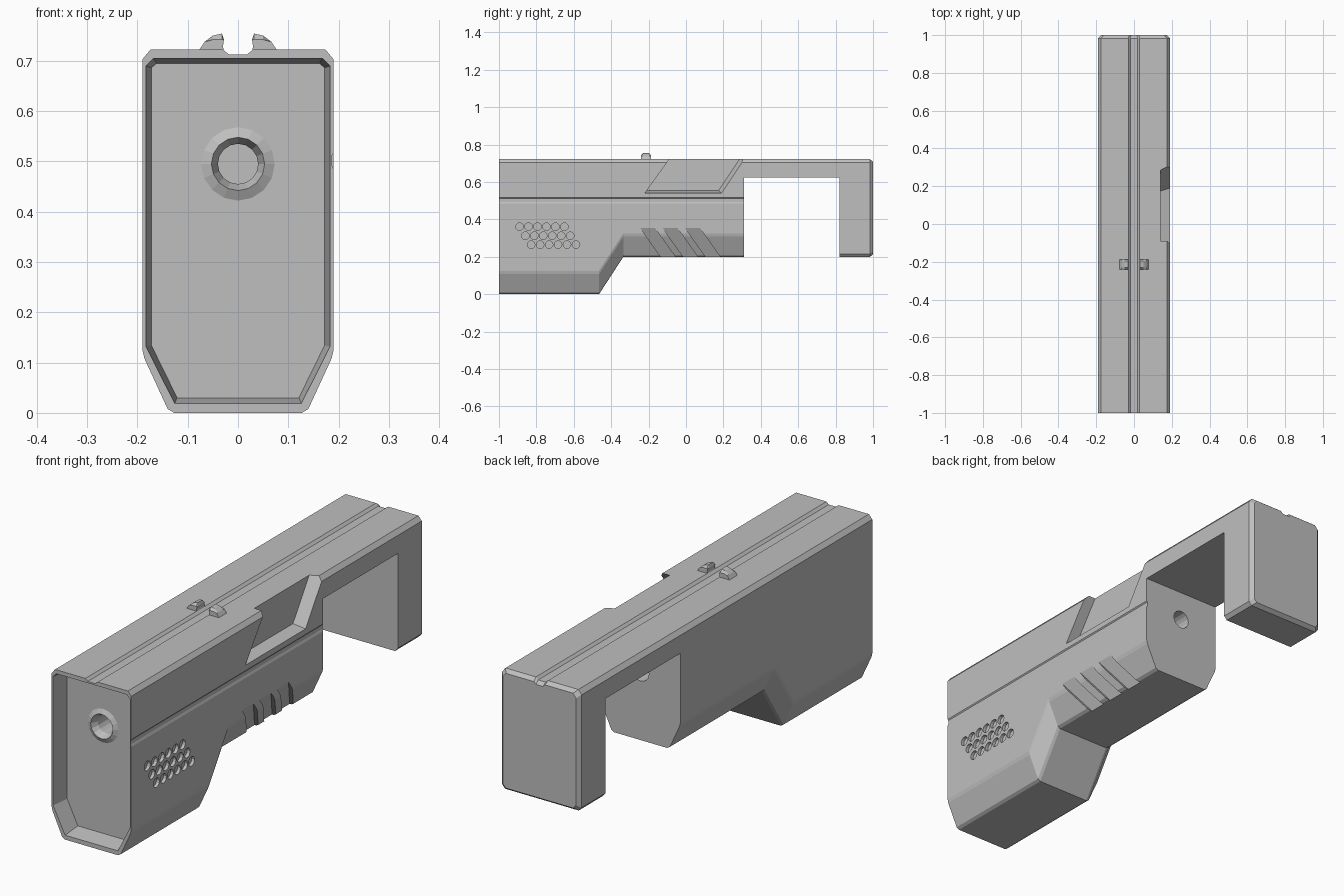
import bpy, bmesh, math
from mathutils import Vector

cube = bpy.data.objects.get("Cube")
if cube:
    bpy.data.objects.remove(cube, do_unlink=True)

grey = bpy.data.materials.new("plain grey")
grey.use_nodes = True
tone = (0.52, 0.52, 0.52, 1)
grey.diffuse_color = tone
grey.node_tree.nodes["Principled BSDF"].inputs["Base Color"].default_value = tone


def loft(bm, rings, caps=True):
    """Skin matching closed rings; coincident points are merged."""
    found = {}

    def vert(p):
        key = tuple(round(c, 5) for c in p)
        if key not in found:
            found[key] = bm.verts.new(key)
        return found[key]

    def face(points):
        unique = list(dict.fromkeys(vert(p) for p in points))
        if len(unique) > 2:
            bm.faces.new(unique)

    for a, b in zip(rings, rings[1:]):
        for i in range(len(a)):
            face((a[i - 1], a[i], b[i], b[i - 1]))
    if caps:
        face(rings[0])
        face(rings[-1])


def build(name, bm, mirror=False):
    if mirror:
        copy = bmesh.ops.duplicate(bm, geom=bm.verts[:] + bm.edges[:] + bm.faces[:])
        for v in copy["geom"]:
            if isinstance(v, bmesh.types.BMVert):
                v.co.x *= -1
    bmesh.ops.recalc_face_normals(bm, faces=bm.faces[:])
    mesh = bpy.data.meshes.new(name)
    bm.to_mesh(mesh)
    bm.free()
    mesh.materials.append(grey)
    obj = bpy.data.objects.new(name, mesh)
    bpy.context.collection.objects.link(obj)
    return obj


def both_sides(half, y):
    """Symmetric ring at depth y from a right half listed bottom to top."""
    return [(x, y, z) for x, z in half] + [(-x, y, z) for x, z in reversed(half)]


def circle(r, y, z=0.495, n=16):
    return [(r * math.cos(math.tau * i / n), y, z + r * math.sin(math.tau * i / n))
            for i in range(n)]


# Main shell: stepped body, overhead rail and rear block
TOP = [(0.19, 0.625), (0.19, 0.703), (0.174, 0.722), (0.029, 0.722), (0.018, 0.712)]


def body(y, base):
    low = [(0.127, 0), (0.14, 0.008), (0.186, 0.108), (0.19, 0.125)]
    return both_sides([(x, z + base) for x, z in low] + TOP, y)


def rail(y):
    return both_sides([TOP[0]] * 4 + TOP, y)


def block(y):
    return both_sides([(0.176, 0.2)] + [(0.19, 0.216)] * 3 + TOP, y)


end = [(x * 0.92, 1, 0.46 + (z - 0.46) * 0.95) for x, y, z in block(1)]
bm = bmesh.new()
loft(bm, [body(-1, 0), body(-0.465, 0), body(-0.335, 0.2), body(0.31, 0.2),
          rail(0.31), rail(0.82), block(0.82), block(0.983), end])
shell = build("shell", bm)


def cut(bm, mirror=False):
    cutter = build("cutter", bm, mirror)
    cutter.hide_render = True
    mod = shell.modifiers.new("cut", "BOOLEAN")
    mod.operation, mod.solver, mod.object = "DIFFERENCE", "EXACT", cutter
    bpy.context.view_layer.objects.active = shell
    bpy.ops.object.modifier_apply(modifier=mod.name)
    bpy.data.objects.remove(cutter, do_unlink=True)


# Front recess with sloped walls
bm = bmesh.new()
mouth = [(0.126, 0.019), (0.183, 0.132), (0.183, 0.69), (0.168, 0.705)]
floor = [(0.121, 0.03), (0.172, 0.134), (0.172, 0.686), (0.162, 0.695)]
loft(bm, [both_sides(mouth, -1.02), both_sides(mouth, -1), both_sides(floor, -0.92)])
cut(bm)

# Bore
bm = bmesh.new()
loft(bm, [circle(0.06, -0.95), circle(0.06, -0.905), circle(0.04, -0.9), circle(0.04, 0.35)])
cut(bm)

# Long side grooves
bm = bmesh.new()
groove = [(0.2, 0.516), (0.19, 0.516), (0.186, 0.511), (0.186, 0.494), (0.19, 0.484), (0.2, 0.484)]
loft(bm, [[(x, y, z) for x, z in groove] for y in (-1.02, 0.33)])
cut(bm, True)

# Slanted side pockets open at the top
bm = bmesh.new()
rings = []
for x, bottom, back in ((0.14, 0.555, 0.175), (0.19, 0.54, 0.19), (0.21, 0.54, 0.19)):
    rise = 0.76 - bottom
    front = -0.22 + (bottom - 0.54) * 0.72
    rings.append([(x, front, bottom), (x, back, bottom),
                  (x, back + rise * 0.667, 0.76), (x, front + rise * 0.72, 0.76)])
loft(bm, rings)
cut(bm, True)

# Grip notches, parallel to the lower chamfer
bm = bmesh.new()
for i in range(3):
    rings = []
    for out in (0, 0.08):
        ring = []
        for z, offsets in ((0.4, (0, 0.078)), (0.18, (0.078, 0))):
            for o in offsets:
                ring.append((0.19 + (z - 0.355) * 0.46 + out,
                             -0.245 + 0.12 * i + o + (0.355 - z) * 0.71, z))
        rings.append(ring)
    loft(bm, rings)
cut(bm, True)

# Side vent holes
bm = bmesh.new()
for row in range(3):
    for col in range(6):
        y, z = -0.89 + 0.031 * row + 0.048 * col, 0.361 - 0.048 * row
        loft(bm, [[(x, y + p[0], z + p[2]) for p in circle(0.0205, 0, 0, 12)]
                  for x in (0.176, 0.21)])
cut(bm, True)

# Raised ring around the bore
bm = bmesh.new()
loft(bm, [circle(0.073, -0.92), circle(0.053, -0.93), circle(0.04, -0.9)], caps=False)
ring = build("bore_ring", bm)
# Make the open ring face outward
if ring.data.polygons[0].normal.y > 0:
    ring.data.flip_normals()

# Pair of sights on the top
bm = bmesh.new()
sight = [(0.024, 0.705), (0.03, 0.728), (0.028, 0.742), (0.032, 0.754),
         (0.05, 0.75), (0.066, 0.738), (0.078, 0.72), (0.078, 0.705)]
rings = []
for y, drop in ((-0.24, 0.012), (-0.23, 0), (-0.197, 0), (-0.187, 0.012)):
    rings.append([(x, y, min(z, 0.754 - drop)) for x, z in sight])
loft(bm, rings)
build("sights", bm, True)
